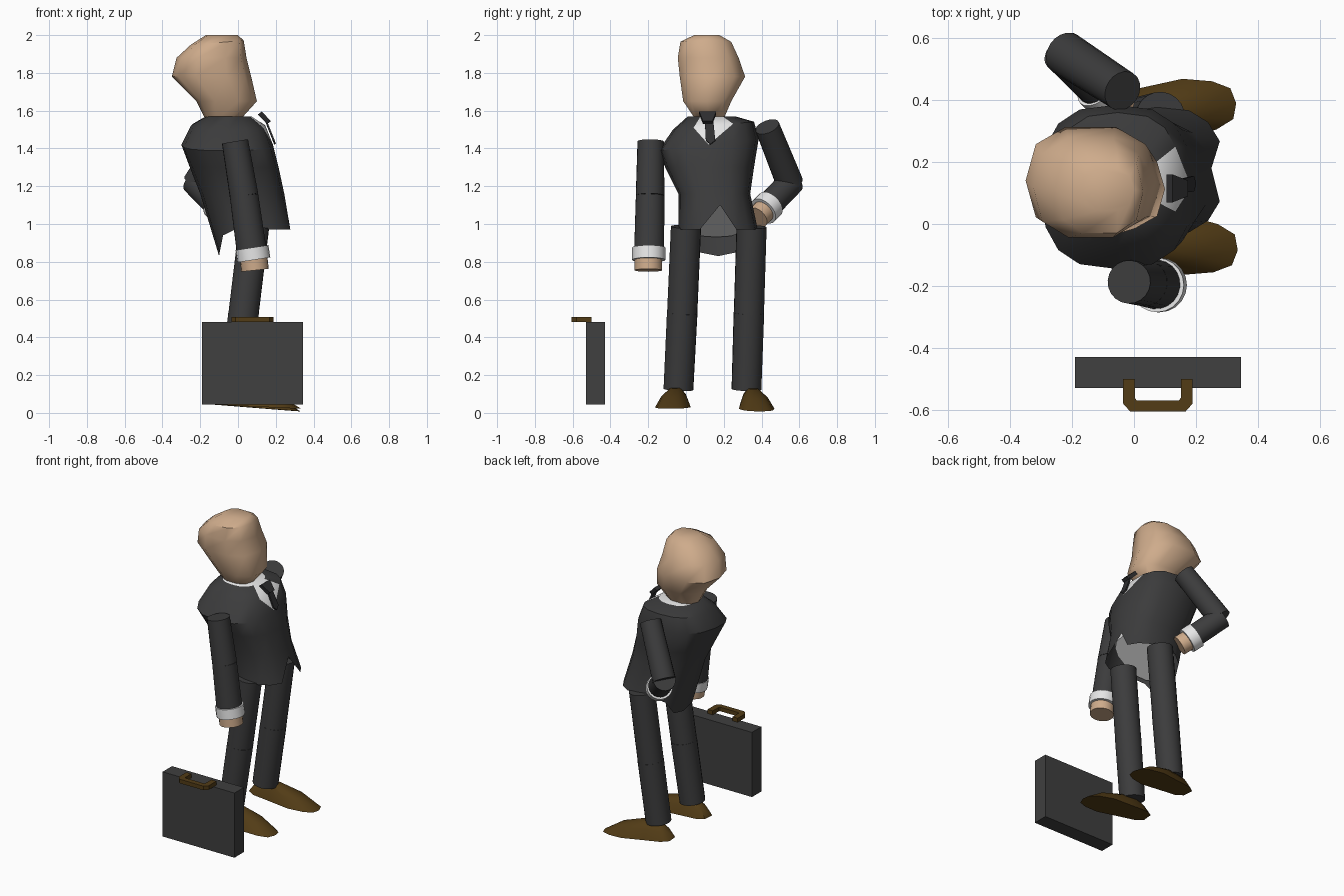
import bpy, bmesh, math
from mathutils import Vector

if "Cube" in bpy.data.objects:
    bpy.data.objects.remove(bpy.data.objects["Cube"])


def material(name, rgb):
    m = bpy.data.materials.new(name)
    m.diffuse_color = (*rgb, 1)
    m.use_nodes = True
    m.node_tree.nodes["Principled BSDF"].inputs["Base Color"].default_value = m.diffuse_color
    return m


SUIT = material("charcoal_suit", (0.045, 0.045, 0.046))
CASE = material("case_grey", (0.050, 0.050, 0.050))
TIE = material("dark_tie", (0.028, 0.028, 0.030))
SKIN = material("skin", (0.62, 0.41, 0.26))
WHITE = material("white_cloth", (0.82, 0.82, 0.82))
BROWN = material("brown_leather", (0.085, 0.045, 0.008))


def finish(bm, name, mats, angle=None):
    bmesh.ops.recalc_face_normals(bm, faces=bm.faces[:])
    me = bpy.data.meshes.new(name)
    bm.to_mesh(me)
    bm.free()
    for m in mats:
        me.materials.append(m)
    ob = bpy.data.objects.new(name, me)
    bpy.context.collection.objects.link(ob)
    if angle:
        bpy.ops.object.select_all(action='DESELECT')
        ob.select_set(True)
        bpy.context.view_layer.objects.active = ob
        bpy.ops.object.shade_smooth_by_angle(angle=math.radians(angle))
    return ob


def ring(x0, x1, y0, y1, z, n, p=0.8, tilt_x=0, tilt_y=0):
    """Rounded-box ring; vertex 0 points to +x."""
    pts = []
    cx, cy = (x0 + x1) / 2, (y0 + y1) / 2
    for k in range(n):
        a = 2 * math.pi * k / n
        c, s = math.cos(a), math.sin(a)
        x = math.copysign(abs(c) ** p, c) * (x1 - x0) / 2
        y = math.copysign(abs(s) ** p, s) * (y1 - y0) / 2
        pts.append(Vector((cx + x, cy + y, z + tilt_x * x + tilt_y * y)))
    return pts


def loft(bm, rings, cap_low=True, cap_high=True):
    vs = [[bm.verts.new(p) for p in r] for r in rings]
    n = len(vs[0])
    for a, b in zip(vs, vs[1:]):
        for k in range(n):
            j = (k + 1) % n
            bm.faces.new((a[k], a[j], b[j], b[k]))
    if cap_low:
        bm.faces.new(vs[0])
    if cap_high:
        bm.faces.new(vs[-1])
    return vs


def tube(name, a, b, r, mat, r2=None, n=20):
    """Capped cylinder from a to b."""
    a, b = Vector(a), Vector(b)
    q = (b - a).to_track_quat('Z', 'Y')
    rings = []
    for c, rad in ((a, r), (b, r2 or r)):
        rings.append([c + q @ Vector((rad * math.cos(2 * math.pi * k / n),
                                      rad * math.sin(2 * math.pi * k / n), 0)) for k in range(n)])
    bm = bmesh.new()
    loft(bm, rings)
    return finish(bm, name, [mat], 40)


def prism(name, pts, offset, mat):
    """Flat outline pushed along an offset."""
    bm = bmesh.new()
    loft(bm, [[Vector(p) for p in pts], [Vector(p) + Vector(offset) for p in pts]])
    return finish(bm, name, [mat])


# Head
bm = bmesh.new()
loft(bm, [
    ring(-0.17, 0.01, 0.05, 0.20, 1.55, 10),
    ring(-0.22, 0.10, -0.02, 0.245, 1.65, 10),
    ring(-0.35, 0.07, -0.04, 0.32, 1.78, 10),
    ring(-0.325, 0.045, -0.05, 0.285, 1.88, 10),
    ring(-0.25, 0.03, -0.035, 0.245, 1.96, 10, tilt_x=0.08),
    ring(-0.17, 0.00, 0.04, 0.18, 2.0, 10),
])
finish(bm, "head", [SKIN], 50)

# Jacket with notched front hem, back tail and a V of shirt at the neck
N = 16
hem = ring(-0.13, 0.29, -0.04, 0.38, 0.97, N)
hem[0] += Vector((-0.04, 0.01, 0.13))
for k, dx, dz in ((8, 0.03, -0.14), (7, 0.02, -0.12), (9, 0.02, -0.12), (6, 0, -0.03), (10, 0, -0.03)):
    hem[k] += Vector((dx, 0, dz))
rows = [
    hem,
    ring(-0.20, 0.245, -0.04, 0.34, 1.16, N),
    ring(-0.255, 0.215, -0.11, 0.36, 1.30, N),
    ring(-0.30, 0.185, -0.145, 0.385, 1.42, N, 0.75, tilt_y=0.12),
    ring(-0.25, 0.145, -0.07, 0.36, 1.52, N, 0.75, tilt_y=0.10),
    ring(-0.17, 0.07, 0.01, 0.26, 1.57, N),
]
bm = bmesh.new()
vs = [[bm.verts.new(p) for p in r] for r in rows]
for i in range(len(vs) - 1):
    low, up = vs[i], vs[i + 1]
    for k in range(N):
        j = (k + 1) % N
        front = k in (0, N - 1)
        if i == 3 and front:
            side = 1 if k == 0 else N - 1
            bm.faces.new((low[0], low[side], up[side]))
            bm.faces.new((low[0], up[side], up[0])).material_index = 1
        else:
            f = bm.faces.new((low[k], low[j], up[j], up[k]))
            f.material_index = 1 if i == 4 and front else 0
bm.faces.new(vs[-1]).material_index = 1
finish(bm, "jacket", [SUIT, WHITE], 40)

# Shirt bottom inside the jacket, sloping down to the back
bm = bmesh.new()
loft(bm, [ring(-0.11, 0.215, -0.01, 0.33, 1.02, N, tilt_x=0.55),
          ring(-0.15, 0.215, -0.015, 0.315, 1.16, N)])
finish(bm, "shirt", [WHITE], 40)

# Tie knot and blade
prism("tie_knot", [(0.105, 0.07, 1.58), (0.105, 0.16, 1.58), (0.155, 0.14, 1.53), (0.155, 0.09, 1.53)],
      (0.02, 0, 0.015), TIE)
prism("tie_blade", [(0.145, 0.10, 1.54), (0.145, 0.145, 1.54), (0.185, 0.155, 1.44),
                    (0.192, 0.13, 1.42), (0.185, 0.105, 1.44)], (0.009, 0, 0.004), TIE)

# Legs
for side, y_hip, y_knee, y_foot in (("right", 0.0, -0.02, -0.04), ("left", 0.347, 0.333, 0.32)):
    hip, knee, foot = (0.085, y_hip, 0.985), (0.03, y_knee, 0.53), (-0.02, y_foot, 0.125)
    tube(side + "_thigh", hip, knee, 0.080, SUIT)
    tube(side + "_shin", knee, foot, 0.081, SUIT, 0.079)


# Shoes: pointed toe, sole tilted down to the front, hill-shaped upper
def shoe(name, heel, toe, ankle):
    heel, toe = Vector(heel), Vector(toe)
    axis = toe - heel
    across = Vector((-axis.y, axis.x, 0)).normalized()
    half = []
    for t, w in ((0.0, 0.035), (0.10, 0.065), (0.35, 0.078), (0.65, 0.095), (0.85, 0.078), (0.97, 0.05)):
        half.append((t, w))
    outline = [heel + axis * t + across * w for t, w in half]
    outline.append(toe)
    outline += [heel + axis * t - across * w for t, w in reversed(half)]
    ank = Vector(ankle)
    mid = [p.lerp(ank, 0.30) + Vector((0, 0, 0.022)) for p in outline]
    top = [p.lerp(ank, 0.72) + Vector((0, 0, 0.012)) for p in outline]
    bm = bmesh.new()
    loft(bm, [outline, mid, top])
    finish(bm, name, [BROWN], 50)


shoe("right_shoe", (-0.14, -0.04, 0.045), (0.335, -0.085, 0.022), (-0.01, -0.05, 0.155))
shoe("left_shoe", (-0.14, 0.345, 0.045), (0.33, 0.39, 0.008), (-0.01, 0.345, 0.155))

# Right arm, hanging
tube("right_upper_arm", (-0.016, -0.187, 1.437), (0.032, -0.19, 1.15), 0.070, SUIT, 0.076)
tube("right_forearm", (0.032, -0.19, 1.15), (0.072, -0.195, 0.86), 0.076, SUIT, 0.080)
tube("right_cuff", (0.074, -0.197, 0.875), (0.084, -0.197, 0.81), 0.088, WHITE)
tube("right_hand", (0.083, -0.199, 0.82), (0.09, -0.199, 0.755), 0.073, SKIN)

# Left arm, hand on hip
tube("left_upper_arm", (-0.037, 0.43, 1.515), (-0.222, 0.55, 1.215), 0.066, SUIT, 0.072)
tube("left_forearm", (-0.232, 0.56, 1.225), (-0.10, 0.43, 1.09), 0.070, SUIT)
tube("left_cuff", (-0.118, 0.447, 1.105), (-0.080, 0.410, 1.068), 0.080, WHITE)
tube("left_hand", (-0.085, 0.415, 1.072), (-0.045, 0.378, 1.035), 0.062, SKIN)

# Briefcase and its U-shaped handle
prism("briefcase", [(-0.19, -0.53, 0.045), (0.345, -0.53, 0.045), (0.345, -0.43, 0.045), (-0.19, -0.43, 0.045)],
      (0, 0, 0.435), CASE)
half = [(0.112, -0.50), (0.112, -0.58), (0.09, -0.605)]
inner = [(0.074, -0.50), (0.074, -0.562), (0.068, -0.57)]
cx, bm = 0.077, bmesh.new()
outer_path = half + [(-x, y) for x, y in reversed(half)]
inner_path = inner + [(-x, y) for x, y in reversed(inner)]
sections = [[(cx + o[0], o[1], 0.48), (cx + i[0], i[1], 0.48), (cx + i[0], i[1], 0.507), (cx + o[0], o[1], 0.507)]
            for o, i in zip(outer_path, inner_path)]
loft(bm, sections)
finish(bm, "briefcase_handle", [BROWN])
